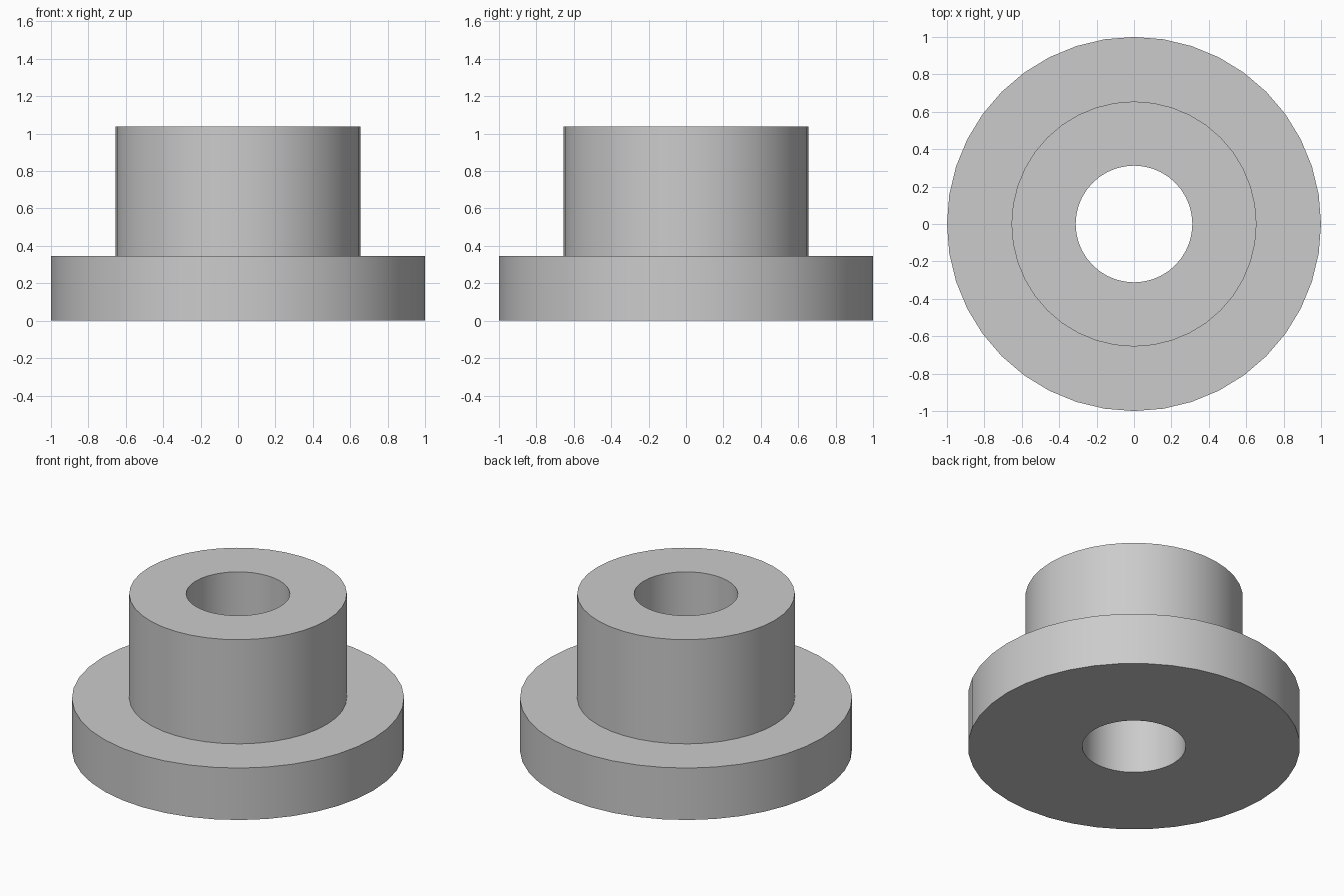
import bpy
import bmesh
from math import radians
from mathutils import Matrix, Vector

cube = bpy.data.objects.get("Cube")
if cube:
    bpy.data.objects.remove(cube, do_unlink=True)

SIDES = 40
BORE, BOSS, FLANGE = 0.312, 0.655, 1.0
STEP, TOP = 0.345, 1.037

# Plain grey finish
grey = bpy.data.materials.new("plain_grey")
grey.use_nodes = True
colour = (0.6, 0.6, 0.6, 1)
grey.diffuse_color = colour
grey.node_tree.nodes["Principled BSDF"].inputs["Base Color"].default_value = colour

# Closed half section of the flanged bushing, turned about the z axis
section = [(BORE, 0), (FLANGE, 0), (FLANGE, STEP), (BOSS, STEP), (BOSS, TOP), (BORE, TOP)]
bm = bmesh.new()
rings = []
for i in range(SIDES):
    turn = Matrix.Rotation(radians(360 * i / SIDES), 3, "Z")
    rings.append([bm.verts.new(turn @ Vector((r, 0, z))) for r, z in section])
for i, ring in enumerate(rings):
    following = rings[(i + 1) % SIDES]
    for j in range(len(section)):
        k = (j + 1) % len(section)
        bm.faces.new((ring[j], following[j], following[k], ring[k]))
bmesh.ops.recalc_face_normals(bm, faces=bm.faces)

mesh = bpy.data.meshes.new("flanged_bushing")
bm.to_mesh(mesh)
bm.free()
mesh.materials.append(grey)
bushing = bpy.data.objects.new("flanged_bushing", mesh)
bpy.context.collection.objects.link(bushing)

# Smooth round walls with crisp rims
bpy.ops.object.select_all(action="DESELECT")
bushing.select_set(True)
bpy.context.view_layer.objects.active = bushing
bpy.ops.object.shade_smooth_by_angle(angle=radians(30))
